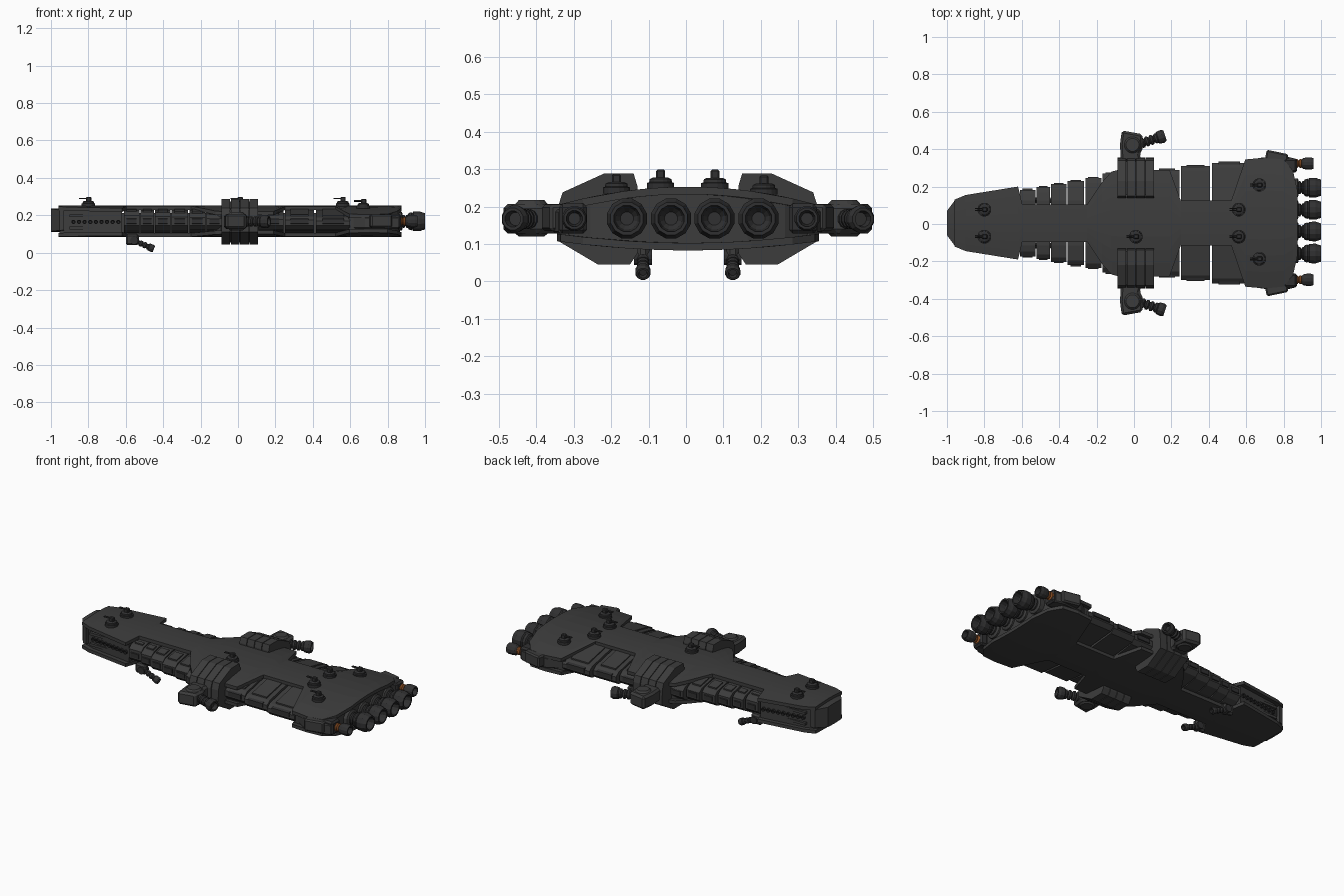
import bpy, bmesh, math
from mathutils import Vector, Matrix

if "Cube" in bpy.data.objects:
    bpy.data.objects.remove(bpy.data.objects["Cube"])

CY = 0.005  # centre line of the ship


def mat(name, c):
    m = bpy.data.materials.new(name)
    m.diffuse_color = (*c, 1)
    m.use_nodes = True
    m.node_tree.nodes["Principled BSDF"].inputs["Base Color"].default_value = m.diffuse_color
    return m


HULL = mat("hull grey", (0.046, 0.046, 0.046))
DARK = mat("dark grey", (0.030, 0.030, 0.031))
ORANGE = mat("engine orange", (0.30, 0.09, 0.02))


def finish(name, bm, m):
    bmesh.ops.recalc_face_normals(bm, faces=bm.faces)
    me = bpy.data.meshes.new(name)
    bm.to_mesh(me)
    bm.free()
    me.materials.append(m)
    ob = bpy.data.objects.new(name, me)
    bpy.context.collection.objects.link(ob)
    return ob


def skin(name, rings, m):
    """Join closed rings of points and cap both ends."""
    bm = bmesh.new()
    vs = [[bm.verts.new(p) for p in r] for r in rings]
    n = len(rings[0])
    for a, b in zip(vs, vs[1:]):
        for i in range(n):
            j = (i + 1) % n
            bm.faces.new((a[i], a[j], b[j], b[i]))
    bm.faces.new(vs[0])
    bm.faces.new(vs[-1])
    return finish(name, bm, m)


def top(y):
    return 0.253 - 0.4 * y * y


def bottom(y):
    return 0.083 + 0.2 * y * y


def loft(name, stations, zhi, zlo, m=HULL, n=8):
    """Hull slab: (x, half width) stations with curved top and bottom."""
    rings = []
    for x, w in stations:
        ys = [w * (2 * i / n - 1) for i in range(n + 1)]
        rings.append([(x, CY + y, zhi(y)) for y in ys] +
                     [(x, CY + y, zlo(y)) for y in reversed(ys)])
    return skin(name, rings, m)


def prism(name, x0, x1, prof, s, m=HULL):
    """Extrude a (y, z) profile along x on side s."""
    return skin(name, [[(x, CY + s * y, z) for y, z in prof] for x in (x0, x1)], m)


def slab(name, outline, z0, z1, s, m=HULL, bev=0.0):
    """Extrude an (x, y) outline upward on side s."""
    ob = skin(name, [[(x, CY + s * y, z) for x, y in outline] for z in (z0, z1)], m)
    if bev:
        b = ob.modifiers.new("bevel", 'BEVEL')
        b.width, b.segments = bev, 1
    return ob


def rect(x0, x1, y0, y1):
    return [(x0, y0), (x1, y0), (x1, y1), (x0, y1)]


def lathe(name, origin, direction, prof, m=DARK, n=12):
    rot = Vector(direction).to_track_quat('Z', 'Y').to_matrix().to_4x4()
    T = Matrix.Translation(origin) @ rot
    rings = [[T @ Vector((r * math.cos(2 * math.pi * (i + .5) / n),
                          r * math.sin(2 * math.pi * (i + .5) / n), t)) for i in range(n)]
             for t, r in prof]
    return skin(name, rings, m)


def ribbed(length, r0, r1, count):
    prof, d = [], length / count
    for i in range(count):
        prof += [(i * d, r0), (i * d + d * .3, r1), (i * d + d * .7, r1), (i * d + d, r0)]
    return prof


# armour decks, top and bottom
deck = [(-.96, .125), (-.90, .15), (-.62, .195), (-.597, .10), (-.25, .10), (-.17, .22),
        (-.12, .275), (-.08, .285), (.19, .285), (.25, .12), (.52, .12), (.595, .34),
        (.70, .35), (.80, .34), (.85, .28), (.875, .17)]
loft("top_deck", deck, top, lambda y: top(y) - .02)
loft("bottom_deck", deck, lambda y: bottom(y) + .02, bottom)

# inner hull
inner = lambda y: top(y) - .018
inner_low = lambda y: bottom(y) + .018
loft("nose_hull", [(-.955, .10), (-.89, .125), (-.62, .165)], inner, inner_low)
loft("spine_hull", [(-.63, .09), (.62, .09)], lambda y: .213, lambda y: .10)
loft("middle_hull", [(-.16, .20), (-.09, .26), (.19, .26)], inner, inner_low)
loft("rear_hull", [(.59, .31), (.80, .32), (.84, .26), (.865, .16)], inner, inner_low)

# nose cap
loft("nose_cap", [(-1, .065), (-.985, .085), (-.955, .125), (-.93, .13)],
     lambda y: .236 - .5 * y * y, lambda y: .112 + .5 * y * y)

blocks = [(-.61, -.527, .178), (-.52, -.45, .192), (-.443, -.362, .208), (-.355, -.267, .225),
          (-.26, -.175, .24), (-.168, -.085, .265), (.11, .242, .285), (.252, .405, .305),
          (.418, .60, .322)]
fin = [(.135, .255), (.145, .288), (.225, .288), (.335, .238), (.347, .20), (.35, .11),
       (.24, .045), (.155, .045), (.135, .075)]

for s, side in ((1, "left"), (-1, "right")):
    # stepped side blocks with a plate on the flank and on the roof
    for x0, x1, w in blocks:
        zt = top(w) - .022
        prism("side_block_" + side, x0, x1,
              [(.06, .228), (.12, .228), (w - .025, zt), (w, zt - .02), (w, .145),
               (w - .025, .122), (.12, .105), (.06, .105)], s)
        e = (x1 - x0) * .18
        prism("flank_plate_" + side, x0 + e, x1 - e,
              [(w - .01, .185), (w + .006, .18), (w + .006, .155), (w - .01, .15)], s, DARK)
        k = w - .035
        prism("roof_plate_" + side, x0 + e, x1 - e,
              [(.125, .233), (k, zt + .010), (k, zt - .01), (.125, .21)], s)

    # row of ports along the nose trench
    for i in range(9):
        x = -.88 + i * .03
        w = .125 + (x + .89) * .148
        lathe("nose_port_" + side, (x, CY + s * (w - .01), .165), (0, s, 0),
              [(0, .012), (.022, .012), (.022, .008), (.012, .006)], DARK, 8)
    prism("nose_rail_" + side, -.90, -.63, [(.10, .205), (.142, .205), (.142, .19), (.10, .19)], s)
    prism("nose_lower_rail_" + side, -.90, -.63, [(.10, .14), (.142, .14), (.142, .125), (.10, .125)], s)

    # armoured ribs at mid-ship
    for i in range(4):
        x = -.088 + i * .05
        prism("midship_rib_" + side, x, x + .046, fin, s)
    prism("midship_rib_core_" + side, -.08, .10,
          [(.15, .275), (.22, .275), (.33, .23), (.34, .11), (.24, .055), (.16, .055)], s, DARK)

    # outrigger arm with dome and swivel thruster
    slab("outrigger_arm_" + side, [(-.07, .33), (.04, .33), (.03, .37), (.05, .40), (.045, .475),
                                   (-.01, .485), (-.065, .495), (-.075, .42)],
         .128, .207, s, HULL, .012)
    lathe("outrigger_dome_" + side, (-.008, CY + s * .418, .12), (0, 0, 1),
          [(0, .035), (.01, .046), (.085, .046), (.097, .035)], HULL, 16)
    d = Vector((1, s * .33, 0)).normalized()
    o = Vector((.035, CY + s * .425, .167))
    lathe("outrigger_neck_" + side, o, d, ribbed(.10, .018, .028, 4))
    lathe("outrigger_nozzle_" + side, o + d * .088, d,
          [(0, .022), (.01, .034), (.035, .037), (.05, .03), (.05, .022), (.025, .018)])

    # rear corner pods with small engines
    slab("rear_pod_" + side, [(.60, .30), (.70, .33), (.86, .28), (.86, .345), (.80, .36), (.68, .35)],
         .128, .192, s, HULL, .006)
    slab("rear_side_plate_" + side, [(.70, .34), (.82, .325), (.825, .368), (.71, .392)],
         .135, .205, s, HULL, .008)
    yc = .0125 + s * .311
    slab("small_engine_box_" + side, rect(.80, .872, .27, .345), .128, .208, s, DARK, .01)
    lathe("small_engine_neck_" + side, (.86, yc, .168), (1, 0, 0), ribbed(.06, .016, .024, 3), ORANGE)
    lathe("small_engine_" + side, (.895, yc, .168), (1, 0, 0),
          [(0, .02), (.01, .03), (.03, .034), (.05, .034), (.066, .029), (.066, .022), (.03, .016)])

    # belly guns
    y = CY + s * .12
    slab("belly_gun_mount_" + side, rect(-.60, -.53, .103, .137), .04, .10, s, HULL, .01)
    lathe("belly_gun_pivot_" + side, (-.555, y - .024, .065), (0, 1, 0), [(0, .022), (.048, .022)])
    d = Vector((.1, 0, -.042)).normalized()
    lathe("belly_gun_neck_" + side, (-.55, y, .062), d, ribbed(.09, .011, .017, 4))
    lathe("belly_gun_nozzle_" + side, Vector((-.55, y, .062)) + d * .075, d,
          [(0, .014), (.006, .02), (.026, .021), (.034, .017), (.034, .012), (.02, .01)])

# main engines
for y in (-.158, -.04, .076, .194):
    lathe("main_engine_mount", (.845, y, .168), (1, 0, 0), [(0, .052), (.03, .052), (.035, .042)], HULL)
    lathe("main_engine_feed", (.87, y, .168), (1, 0, 0), [(0, .034), (.018, .034)], ORANGE)
    lathe("main_engine_neck", (.875, y, .168), (1, 0, 0), ribbed(.04, .026, .036, 2))
    lathe("main_engine_bell", (.905, y, .168), (1, 0, 0),
          [(0, .032), (.008, .046), (.022, .05), (.026, .046), (.032, .053), (.066, .055),
           (.078, .05), (.095, .045), (.095, .036), (.06, .03), (.045, .018)])

# deck turrets
for x, y in ((-.80, .077), (-.80, -.068), (.01, -.068), (.56, .077), (.56, -.068),
             (.67, .208), (.67, -.186)):
    z = top(y) - .004
    lathe("turret_base", (x, y, z), (0, 0, 1),
          [(0, .037), (.016, .037), (.018, .031), (.026, .03), (.03, .022)], DARK, 16)
    slab("turret_head", rect(x - .012, x + .016, y - CY - .012, y - CY + .012), z + .026, z + .052, 1, DARK, .004)
    for dy in (-.005, .005):
        lathe("turret_barrel", (x + .012, y + dy, z + .043), (-1, 0, 0),
              [(0, .0035), (.062, .0035)], DARK, 6)
